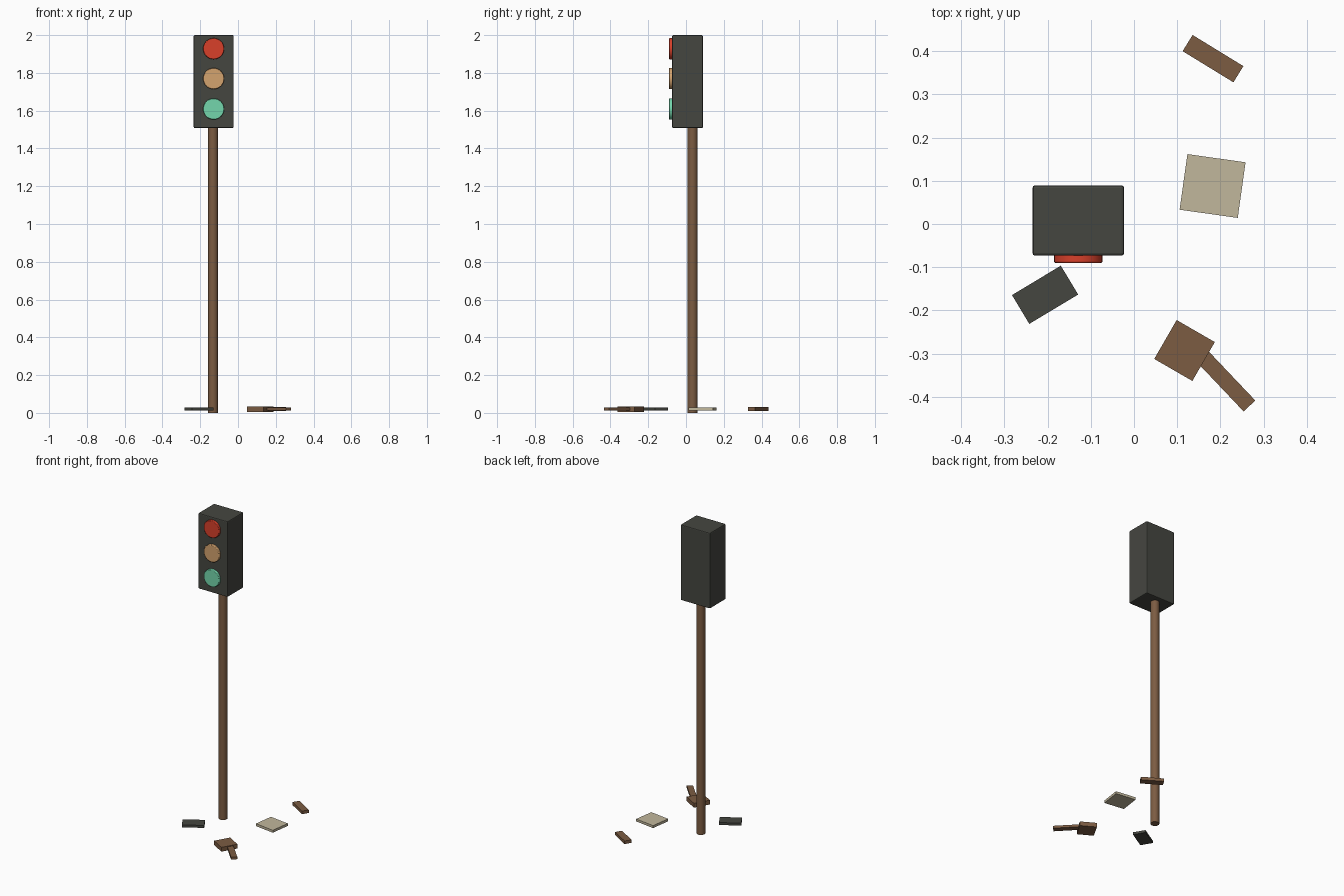
import bpy
from math import radians

cube = bpy.data.objects.get("Cube")
if cube:
    bpy.data.objects.remove(cube, do_unlink=True)


def material(name, rgb):
    # 8-bit display values converted to linear
    lin = [((c / 255 + 0.055) / 1.055) ** 2.4 for c in rgb] + [1.0]
    m = bpy.data.materials.new(name)
    m.use_nodes = True
    m.diffuse_color = lin
    m.node_tree.nodes["Principled BSDF"].inputs["Base Color"].default_value = lin
    return m


charcoal = material("charcoal", (69, 70, 64))
brown = material("brown", (124, 92, 66))
cream = material("cream", (193, 183, 156))
red = material("red", (216, 64, 42))
amber = material("amber", (212, 163, 110))
green = material("green", (116, 214, 172))


def finish(name, mat, bevel=0):
    obj = bpy.context.object
    obj.name = name
    obj.data.materials.append(mat)
    if bevel:
        mod = obj.modifiers.new("soft_edges", "BEVEL")
        mod.width = bevel
        mod.segments = 2
    return obj


def box(name, mat, centre, size, turn=0, bevel=0):
    bpy.ops.mesh.primitive_cube_add(size=1, location=centre, rotation=(0, 0, radians(turn)))
    bpy.context.object.scale = size
    bpy.ops.object.transform_apply(location=False, rotation=False, scale=True)
    return finish(name, mat, bevel)


def cylinder(name, mat, centre, radius, depth, tilt=0, bevel=0):
    bpy.ops.mesh.primitive_cylinder_add(vertices=32, radius=radius, depth=depth,
                                        location=centre, rotation=(radians(tilt), 0, 0))
    bpy.ops.object.shade_smooth_by_angle(angle=radians(40))
    return finish(name, mat, bevel)


# Signal housing on its post
box("signal_housing", charcoal, (-0.129, 0.008, 1.754), (0.212, 0.163, 0.492), bevel=0.006)
cylinder("post", brown, (-0.132, 0.035, 0.76), 0.026, 1.52)

# Three lenses
for name, mat, z in (("top_lens", red, 1.928), ("middle_lens", amber, 1.77), ("bottom_lens", green, 1.609)):
    cylinder(name, mat, (-0.129, -0.079, z), 0.056, 0.022, tilt=90, bevel=0.003)

# Loose pieces lying around the foot
box("dark_slab", charcoal, (-0.206, -0.164, 0.021), (0.132, 0.078, 0.016), 31)
box("cream_slab", cream, (0.182, 0.088, 0.021), (0.136, 0.13, 0.016), -8)
box("short_plank", brown, (0.183, 0.383, 0.021), (0.138, 0.044, 0.02), -31.5)
box("paddle_head", brown, (0.117, -0.293, 0.02), (0.102, 0.104, 0.028), -30)
box("paddle_handle", brown, (0.211, -0.362, 0.021), (0.164, 0.037, 0.016), -46.5)
